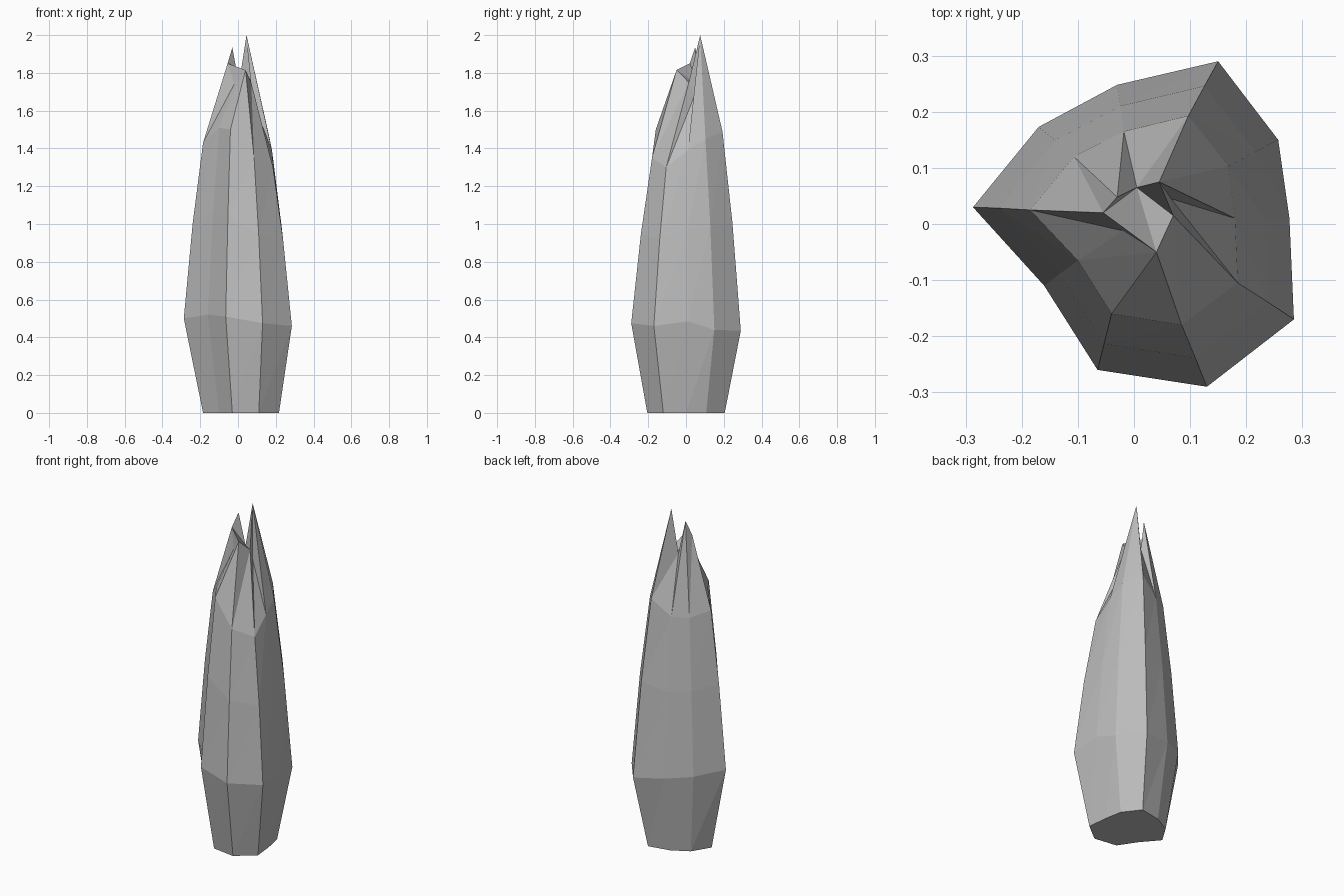
import bpy, bmesh
from mathutils import Vector

if "Cube" in bpy.data.objects:
    bpy.data.objects.remove(bpy.data.objects["Cube"])

# Widest ring, shoulder ring and foot ring, anticlockwise from the left corner
BULGE = [(-.287, .03, .50), (-.16, -.11, .52), (-.065, -.26, .51), (.13, -.29, .475),
         (.285, -.17, .46), (.277, .01, .485), (.257, .15, .44), (.15, .29, .435),
         (-.03, .248, .46), (-.17, .173, .48)]
SHOULDER = [(-.185, .025, 1.43), (-.10, -.065, 1.51), (-.04, -.16, 1.50), (.085, -.18, 1.35),
            (.185, -.105, 1.30), (.18, .01, 1.39), (.168, .103, 1.45), (.097, .193, 1.49),
            (-.018, .165, 1.40), (-.107, .12, 1.40)]
FOOT = [(-.185, .02), (-.10, -.08), (-.03, -.185), (.11, -.205), (.217, -.12),
        (.205, .0), (.185, .107), (.11, .205), (-.02, .18), (-.12, .125)]

# Jagged crown: tips and the notches between them
CROWN = {"left": (-.055, .02, 1.85), "left_notch": (-.02, -.012, 1.74),
         "front": (.04, -.05, 1.815), "right": (.07, .015, 1.75),
         "right_notch": (.066, .045, 1.68), "tall": (.045, .075, 2.0),
         "back_notch": (.005, .065, 1.74), "rear": (-.03, .048, 1.935)}
# Crown point above each shoulder corner
ABOVE = ["left", "left_notch", "front", "front", "right", "right_notch",
         "tall", "tall", "back_notch", "rear"]
CAP = [("left", "left_notch", "front"), ("left", "front", "back_notch"),
       ("front", "right", "back_notch"), ("right", "right_notch", "tall"),
       ("right", "tall", "back_notch"), ("left", "back_notch", "rear")]

bm = bmesh.new()


def ring(points):
    return [bm.verts.new(p) for p in points]


# Slightly swollen ring halfway between bulge and shoulder
middle = []
for low, high in zip(BULGE, SHOULDER):
    p = Vector(low).lerp(Vector(high), .54)
    middle.append((p.x * 1.035, p.y * 1.035, p.z))

rings = [ring([(x, y, 0) for x, y in FOOT]), ring(BULGE), ring(middle), ring(SHOULDER)]
tips = {name: bm.verts.new(p) for name, p in CROWN.items()}
rings.append([tips[name] for name in ABOVE])

# Walls, with triangles where two corners share one tip
for low, high in zip(rings, rings[1:]):
    for i in range(10):
        j = (i + 1) % 10
        bm.faces.new([low[i], low[j], high[j]])
        if high[i] != high[j]:
            bm.faces.new([low[i], high[j], high[i]])
bm.faces.new(rings[0][::-1])
for names in CAP:
    bm.faces.new([tips[n] for n in names])
bmesh.ops.recalc_face_normals(bm, faces=bm.faces)

mesh = bpy.data.meshes.new("crystal_shard")
bm.to_mesh(mesh)
bm.free()
stone = bpy.data.materials.new("grey stone")
stone.diffuse_color = (.5, .5, .5, 1)
stone.use_nodes = True
stone.node_tree.nodes["Principled BSDF"].inputs["Base Color"].default_value = stone.diffuse_color
mesh.materials.append(stone)
shard = bpy.data.objects.new("crystal_shard", mesh)
bpy.context.collection.objects.link(shard)
